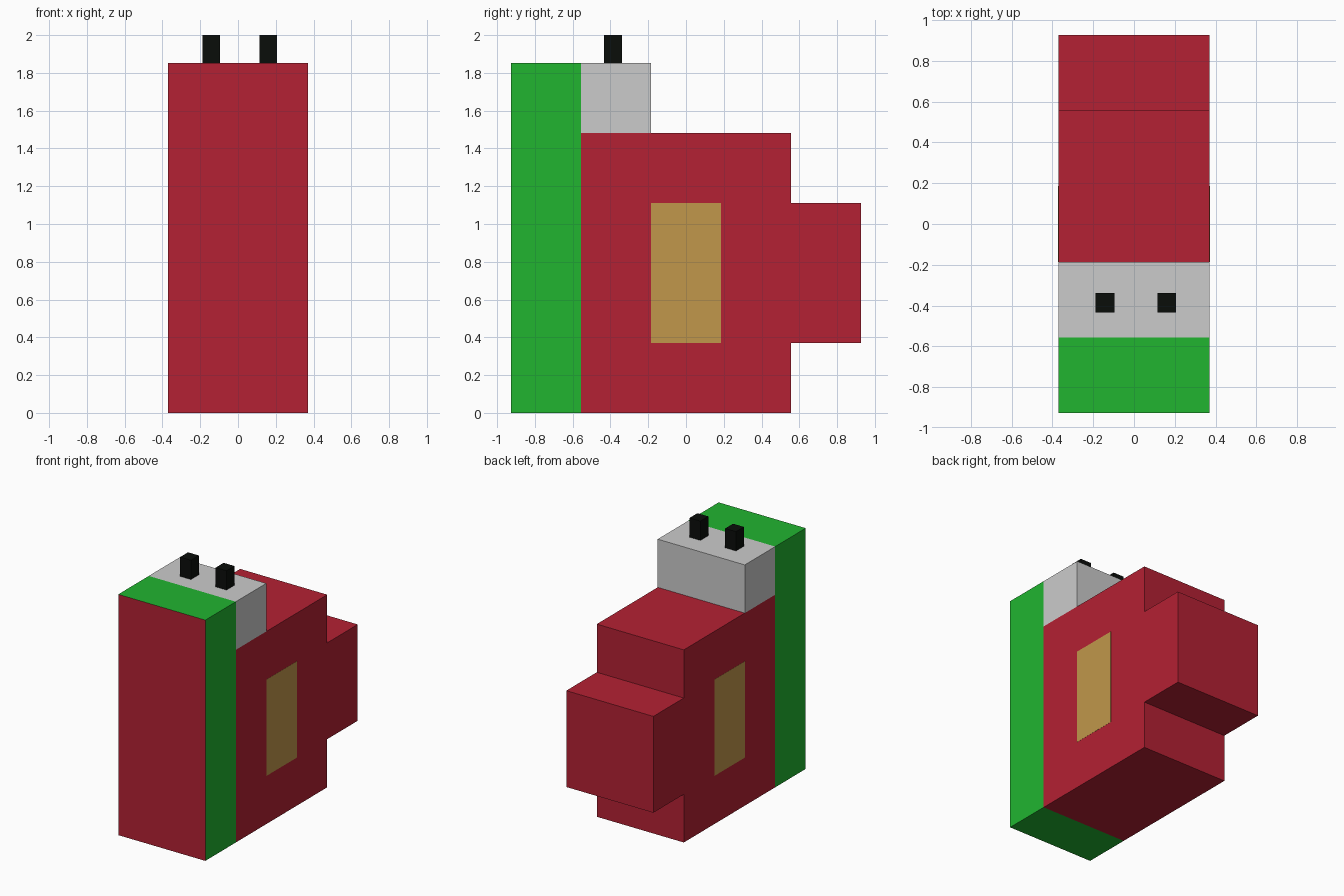
import bpy, bmesh

if "Cube" in bpy.data.objects:
    bpy.data.objects.remove(bpy.data.objects["Cube"])

U = 2 / 5.4          # modelling unit: every large block is a multiple of it
W = U                # half width


def material(name, color):
    m = bpy.data.materials.new(name)
    m.diffuse_color = (*color, 1)
    m.use_nodes = True
    m.node_tree.nodes["Principled BSDF"].inputs["Base Color"].default_value = m.diffuse_color
    return m


red = material("red", (0.456, 0.015, 0.033))
green = material("green", (0.015, 0.462, 0.03))
tan = material("tan", (0.533, 0.309, 0.07))
black = material("black", (0.003, 0.004, 0.003))


def extrude_profile(name, points, x0, x1, mat=None):
    """Side profile of (y, z) points extruded along x."""
    bm = bmesh.new()
    face = bm.faces.new([bm.verts.new((x0, y, z)) for y, z in points])
    ext = bmesh.ops.extrude_face_region(bm, geom=[face], use_keep_orig=True)
    moved = [v for v in ext["geom"] if isinstance(v, bmesh.types.BMVert)]
    bmesh.ops.translate(bm, verts=moved, vec=(x1 - x0, 0, 0))
    bmesh.ops.recalc_face_normals(bm, faces=bm.faces)
    mesh = bpy.data.meshes.new(name)
    bm.to_mesh(mesh)
    bm.free()
    obj = bpy.data.objects.new(name, mesh)
    bpy.context.collection.objects.link(obj)
    if mat:
        mesh.materials.append(mat)
    return obj


def box(name, x, y, z, mat=None):
    (y0, y1), (z0, z1) = y, z
    return extrude_profile(name, [(y0, z0), (y1, z0), (y1, z1), (y0, z1)], *x, mat)


# Main body with the block protruding at the back
profile = [(-1.5, 0), (1.5, 0), (1.5, 1), (2.5, 1), (2.5, 3), (1.5, 3), (1.5, 4), (-1.5, 4)]
extrude_profile("body", [(y * U, z * U) for y, z in profile], -W, W, red)

# Tall front slab: green edges, red front face
slab = box("front_slab", (-W, W), (-2.5 * U, -1.5 * U), (0, 5 * U), green)
slab.data.materials.append(red)
for p in slab.data.polygons:
    if p.normal.y < -0.9:
        p.material_index = 1

# Grey block on top of the body
box("top_block", (-W, W), (-1.5 * U, -0.5 * U), (4 * U, 5 * U))

# Flush inlaid panel on each side
for side, s in (("left", -1), ("right", 1)):
    box(f"{side}_side_panel", sorted((s * (W - 0.02), s * (W + 0.001))),
        (-0.5 * U, 0.5 * U), (U, 3 * U), tan)

# Two small black knobs
for side, x in (("left", -0.142), ("right", 0.161)):
    box(f"{side}_knob", (x - 0.046, x + 0.046), (-0.435, -0.339), (5 * U - 0.02, 2.0), black)
